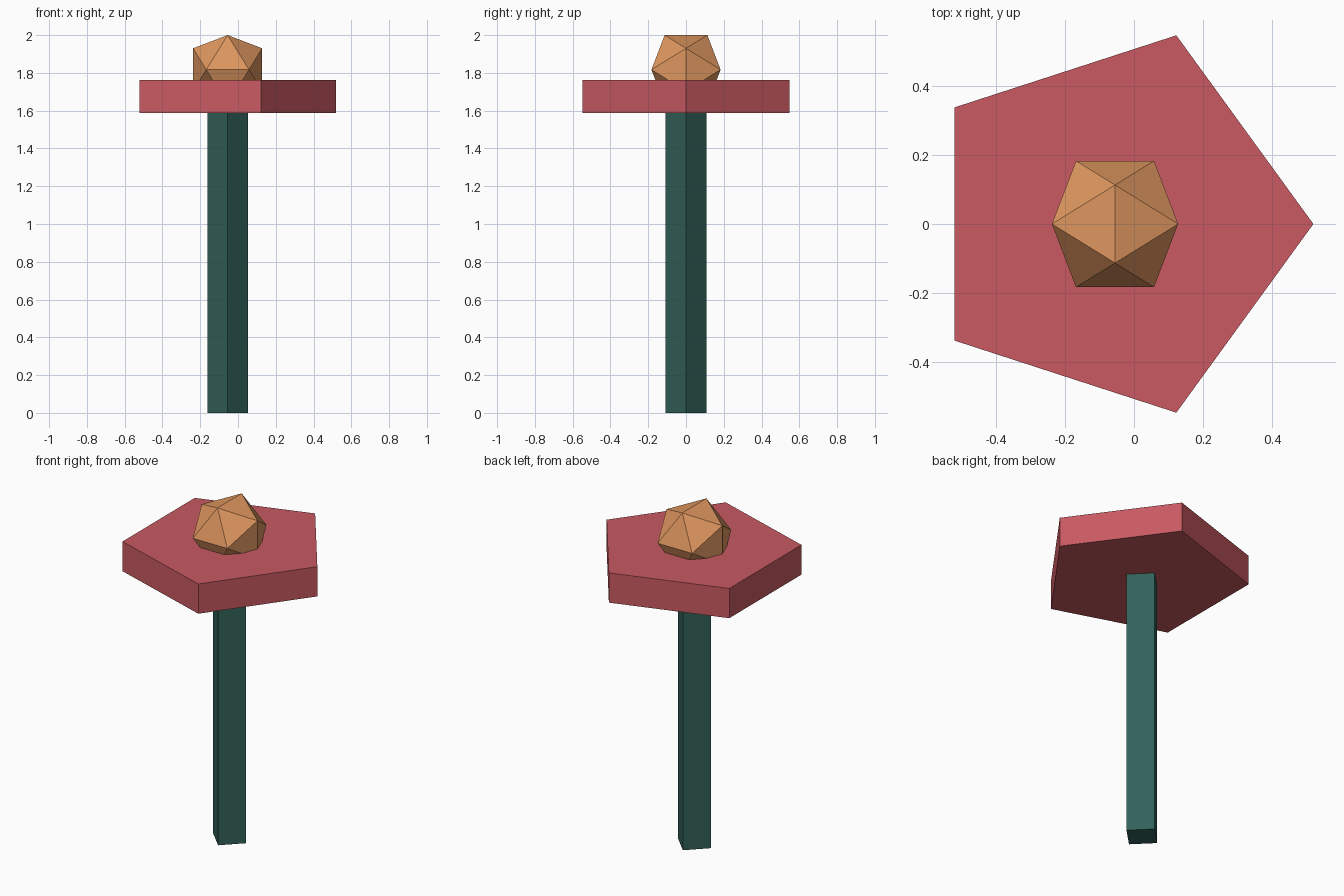
import bpy
import bmesh
from math import pi, cos, sin

cube = bpy.data.objects.get("Cube")
if cube:
    bpy.data.objects.remove(cube, do_unlink=True)

AXIS_X = -0.055  # shared centre line of all parts


def material(name, rgb):
    m = bpy.data.materials.new(name)
    m.use_nodes = True
    colour = (*rgb, 1.0)
    m.diffuse_color = colour
    m.node_tree.nodes["Principled BSDF"].inputs["Base Color"].default_value = colour
    return m


def finish(name, bm, mat):
    bmesh.ops.recalc_face_normals(bm, faces=bm.faces[:])
    mesh = bpy.data.meshes.new(name)
    bm.to_mesh(mesh)
    bm.free()
    mesh.materials.append(mat)
    obj = bpy.data.objects.new(name, mesh)
    obj.location.x = AXIS_X
    bpy.context.collection.objects.link(obj)
    return obj


def prism(name, sides, radius, bottom, top, mat):
    """Upright prism with one corner pointing along +x."""
    bm = bmesh.new()
    angles = [2 * pi * i / sides for i in range(sides)]
    base = bm.faces.new([bm.verts.new((radius * cos(a), radius * sin(a), bottom)) for a in angles])
    ext = bmesh.ops.extrude_face_region(bm, geom=[base], use_keep_orig=True)
    moved = [v for v in ext["geom"] if isinstance(v, bmesh.types.BMVert)]
    bmesh.ops.translate(bm, verts=moved, vec=(0, 0, top - bottom))
    return finish(name, bm, mat)


def icosahedron(name, reach, centre_z, mat):
    """Twenty-sided solid with an edge on top running along y."""
    short = reach * 2 / (1 + 5 ** 0.5)
    bm = bmesh.new()
    for s in (-short, short):
        for r in (-reach, reach):
            for p in ((0, s, r), (r, 0, s), (s, r, 0)):
                bm.verts.new((p[0], p[1], p[2] + centre_z))
    bmesh.ops.convex_hull(bm, input=bm.verts[:])
    return finish(name, bm, mat)


green = material("dark green", (0.032, 0.122, 0.102))
red = material("dusty red", (0.578, 0.102, 0.120))
orange = material("warm orange", (0.73, 0.305, 0.114))

# Square stem, five-sided flower head and faceted centre
prism("stem", 4, 0.1075, 0.0, 1.587, green)
prism("flower_head", 5, 0.575, 1.587, 1.763, red)
icosahedron("flower_centre", 0.183, 1.817, orange)
